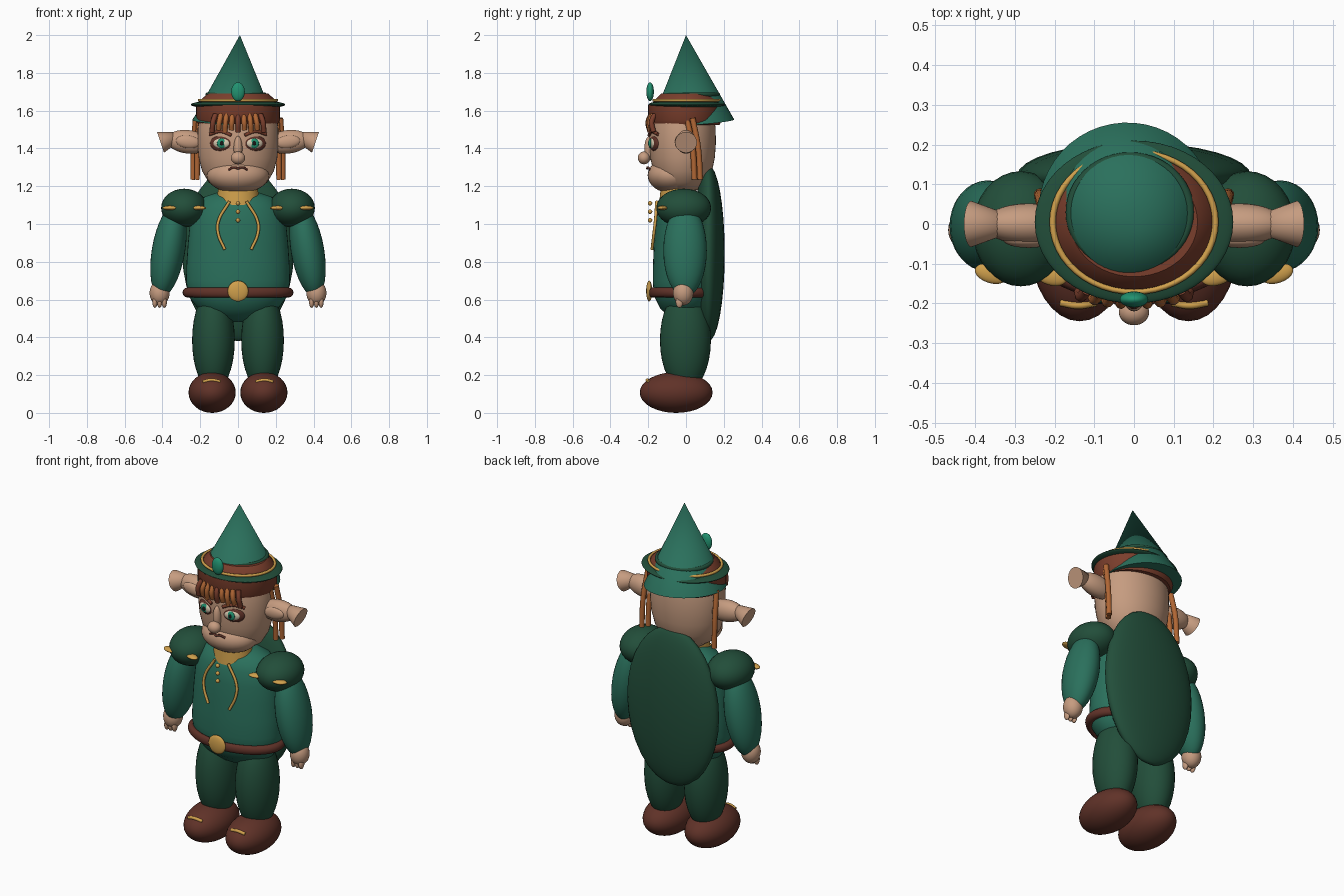
import bpy, math
from mathutils import Vector

cube = bpy.data.objects.get("Cube")
if cube:
    bpy.data.objects.remove(cube, do_unlink=True)


def material(name, *rgb):
    """Flat colour from 0-255 display values."""
    linear = [((c / 255 + 0.055) / 1.055) ** 2.4 for c in rgb] + [1]
    m = bpy.data.materials.new(name)
    m.use_nodes = True
    m.diffuse_color = linear
    m.node_tree.nodes["Principled BSDF"].inputs["Base Color"].default_value = linear
    return m


TEAL = material("teal cloth", 42, 112, 92)
GREEN = material("dark green cloth", 34, 78, 58)
SKIN = material("skin", 198, 156, 128)
GOLD = material("gold", 208, 160, 76)
LEATHER = material("dark leather", 96, 50, 40)
BROWN = material("red brown", 122, 62, 44)
HAIR = material("ginger hair", 176, 102, 52)
EMERALD = material("emerald", 34, 146, 112)
EYE = material("eye white", 215, 200, 175)
BLACK = material("pupil black", 25, 22, 22)


def finish(name, mat):
    ob = bpy.context.object
    ob.name = name
    ob.data.materials.clear()
    ob.data.materials.append(mat)
    bpy.ops.object.shade_smooth_by_angle(angle=math.radians(40))
    return ob


def ball(name, mat, loc, size, rot=(0, 0, 0), seg=32):
    bpy.ops.mesh.primitive_uv_sphere_add(segments=seg, ring_count=seg // 2,
                                         location=loc, rotation=rot)
    bpy.context.object.scale = size
    return finish(name, mat)


def ring(name, mat, loc, radius, tube, scale):
    bpy.ops.mesh.primitive_torus_add(location=loc, major_radius=radius, minor_radius=tube,
                                     major_segments=48, minor_segments=12)
    bpy.context.object.scale = scale
    return finish(name, mat)


def cone(name, mat, base, tip, r1, r2=0):
    axis = Vector(tip) - Vector(base)
    bpy.ops.mesh.primitive_cone_add(vertices=48, radius1=r1, radius2=r2, depth=axis.length,
                                    location=(Vector(base) + Vector(tip)) / 2,
                                    rotation=axis.to_track_quat("Z", "Y").to_euler())
    return finish(name, mat)


def lathe(name, mat, profile, y_scale, y=0, seg=48):
    """Turn (radius, height) points about z, flattened front to back."""
    verts, faces = [], []
    for r, z in profile:
        for i in range(seg):
            a = 2 * math.pi * i / seg
            verts.append((r * math.cos(a), y + r * y_scale * math.sin(a), z))
    for j in range(len(profile) - 1):
        for i in range(seg):
            k = (i + 1) % seg
            faces.append((j * seg + i, j * seg + k, (j + 1) * seg + k, (j + 1) * seg + i))
    faces.append(tuple(reversed(range(seg))))
    faces.append(tuple(range(len(verts) - seg, len(verts))))
    me = bpy.data.meshes.new(name)
    me.from_pydata(verts, [], faces)
    ob = bpy.data.objects.new(name, me)
    bpy.context.collection.objects.link(ob)
    bpy.ops.object.select_all(action="DESELECT")
    ob.select_set(True)
    bpy.context.view_layer.objects.active = ob
    return finish(name, mat)


def tube(name, mat, points, radius):
    cu = bpy.data.curves.new(name, "CURVE")
    cu.dimensions = "3D"
    cu.bevel_depth, cu.bevel_resolution, cu.use_fill_caps = radius, 3, True
    sp = cu.splines.new("BEZIER")
    sp.bezier_points.add(len(points) - 1)
    for bp, p in zip(sp.bezier_points, points):
        bp.co = p
        bp.handle_left_type = bp.handle_right_type = "AUTO"
    ob = bpy.data.objects.new(name, cu)
    bpy.context.collection.objects.link(ob)
    bpy.ops.object.select_all(action="DESELECT")
    ob.select_set(True)
    bpy.context.view_layer.objects.active = ob
    bpy.ops.object.convert(target="MESH")
    return finish(name, mat)


# Body, belt and cape
lathe("tunic", TEAL, [(0.03, 0.48), (0.12, 0.5), (0.21, 0.55), (0.265, 0.62), (0.275, 0.7),
                      (0.272, 0.8), (0.265, 0.9), (0.255, 1.0), (0.235, 1.08),
                      (0.19, 1.14), (0.1, 1.17)], 0.64)
ring("belt", LEATHER, (0, -0.01, 0.637), 0.268, 0.026, (1, 0.64, 1))
ball("buckle", GOLD, (0, -0.195, 0.645), (0.055, 0.016, 0.055))
ball("cape", GREEN, (0, 0.12, 0.845), (0.295, 0.085, 0.465))
lathe("collar", GOLD, [(0.115, 1.1), (0.105, 1.19)], 0.85, -0.045)
for z in (1.02, 1.065, 1.11):
    ball("button", GOLD, (0, -0.19, z), (0.012, 0.012, 0.012), seg=12)

# Head and face
lathe("head", SKIN, [(0.03, 1.165), (0.1, 1.18), (0.155, 1.22), (0.19, 1.28), (0.208, 1.35),
                     (0.215, 1.43), (0.213, 1.51), (0.2, 1.58), (0.1, 1.61)], 0.82, -0.018)
ball("jaw", SKIN, (0, -0.075, 1.258), (0.165, 0.128, 0.095))
ball("nose_bridge", SKIN, (0, -0.195, 1.4), (0.023, 0.025, 0.065))
ball("nose_tip", SKIN, (0, -0.222, 1.35), (0.038, 0.033, 0.034))
tube("mouth", LEATHER, [(-0.05, -0.19, 1.288), (-0.02, -0.202, 1.3), (0, -0.205, 1.294),
                        (0.02, -0.202, 1.3), (0.05, -0.19, 1.288)], 0.006)

# Hat
cone("hat_cone", TEAL, (-0.018, 0.033, 1.537), (0.01, 0, 2.0), 0.223)
ball("hat_brim", GREEN, (0, 0.005, 1.632), (0.25, 0.205, 0.026), seg=48)
lathe("hat_underband", BROWN, [(0.208, 1.525), (0.222, 1.55), (0.222, 1.63)], 0.88, -0.005)
lathe("hat_band", BROWN, [(0.203, 1.63), (0.195, 1.66), (0.16, 1.69)], 0.86, 0.005)
ring("hat_band_trim", GOLD, (0, 0.005, 1.655), 0.205, 0.008, (1, 0.86, 1))
ring("hat_crown_ring", GREEN, (-0.01, 0.03, 1.685), 0.15, 0.012, (1, 0.93, 1))
ball("hat_gem", EMERALD, (0, -0.19, 1.7), (0.036, 0.02, 0.05))

# Fringe
for i in range(9):
    x = (i - 4) * 0.033
    y = -0.195 + 1.1 * x * x
    tube("fringe_strand", BROWN if i in (0, 4, 8) else HAIR,
         [(x * 0.9, y + 0.01, 1.58), (x, y - 0.006, 1.54),
          (x * 1.04, y + 0.004, 1.487 + 0.012 * (i % 2))], 0.014)

# Paired parts
for s, side in ((1, "left"), (-1, "right")):
    def p(x, y, z):
        return (s * x, y, z)

    # Eyes
    ball(side + "_eye_socket", LEATHER, p(0.088, -0.165, 1.427), (0.062, 0.022, 0.044),
         (0, 0, s * 0.3))
    ball(side + "_eye", EYE, p(0.088, -0.178, 1.427), (0.045, 0.016, 0.028), (0, 0, s * 0.3))
    ball(side + "_iris", EMERALD, p(0.086, -0.189, 1.427), (0.025, 0.01, 0.026), seg=20)
    ball(side + "_pupil", BLACK, p(0.086, -0.197, 1.427), (0.011, 0.005, 0.012), seg=16)
    tube(side + "_brow", BROWN, [p(0.035, -0.195, 1.47), p(0.09, -0.182, 1.49),
                                 p(0.15, -0.148, 1.475)], 0.009)

    # Ears
    ball(side + "_ear", SKIN, p(0.265, 0, 1.435), (0.115, 0.052, 0.062), (0, -s * 0.12, 0))
    ball(side + "_inner_ear", SKIN, p(0.265, -0.04, 1.435), (0.065, 0.02, 0.034),
         (0, -s * 0.12, 0))
    cone(side + "_ear_tip", SKIN, p(0.41, 0, 1.432), p(0.25, 0, 1.485), 0.058)

    # Side locks
    for y, x in ((0.035, 0.215), (0.065, 0.235)):
        tube(side + "_lock", HAIR, [p(x - 0.01, y - 0.03, 1.56), p(x, y, 1.4),
                                    p(x + 0.002, y + 0.01, 1.235)], 0.015)

    # Arms and hands
    ball(side + "_sleeve", TEAL, p(0.368, -0.005, 0.86), (0.088, 0.115, 0.25), (0, -s * 0.17, 0))
    ball(side + "_shoulder_puff", GREEN, p(0.285, -0.012, 1.085), (0.122, 0.145, 0.102))
    for x, y in ((0.36, -0.125), (0.21, -0.13)):
        ball(side + "_shoulder_trim", GOLD, p(x, y, 1.085), (0.042, 0.024, 0.012),
             (0, 0, s * 0.3), 20)
    ball(side + "_hand", SKIN, p(0.415, -0.015, 0.635), (0.053, 0.054, 0.066))
    for i in range(3):
        ball(side + "_finger", SKIN, p(0.39 + 0.025 * i, -0.035, 0.588), (0.014, 0.02, 0.032),
             seg=16)

    # Legs and shoes
    ball(side + "_leg", GREEN, p(0.13, -0.003, 0.385), (0.113, 0.135, 0.27))
    ball(side + "_shoe", LEATHER, p(0.137, -0.052, 0.108), (0.125, 0.193, 0.108))
    tube(side + "_shoe_trim", GOLD, [p(0.095, -0.198, 0.165), p(0.14, -0.205, 0.174),
                                     p(0.185, -0.198, 0.165)], 0.009)

    # Chest cord
    tube(side + "_cord", GOLD, [p(0.045, -0.155, 1.12), p(0.105, -0.163, 1.01),
                                p(0.105, -0.17, 0.95), p(0.07, -0.18, 0.865)], 0.008)
